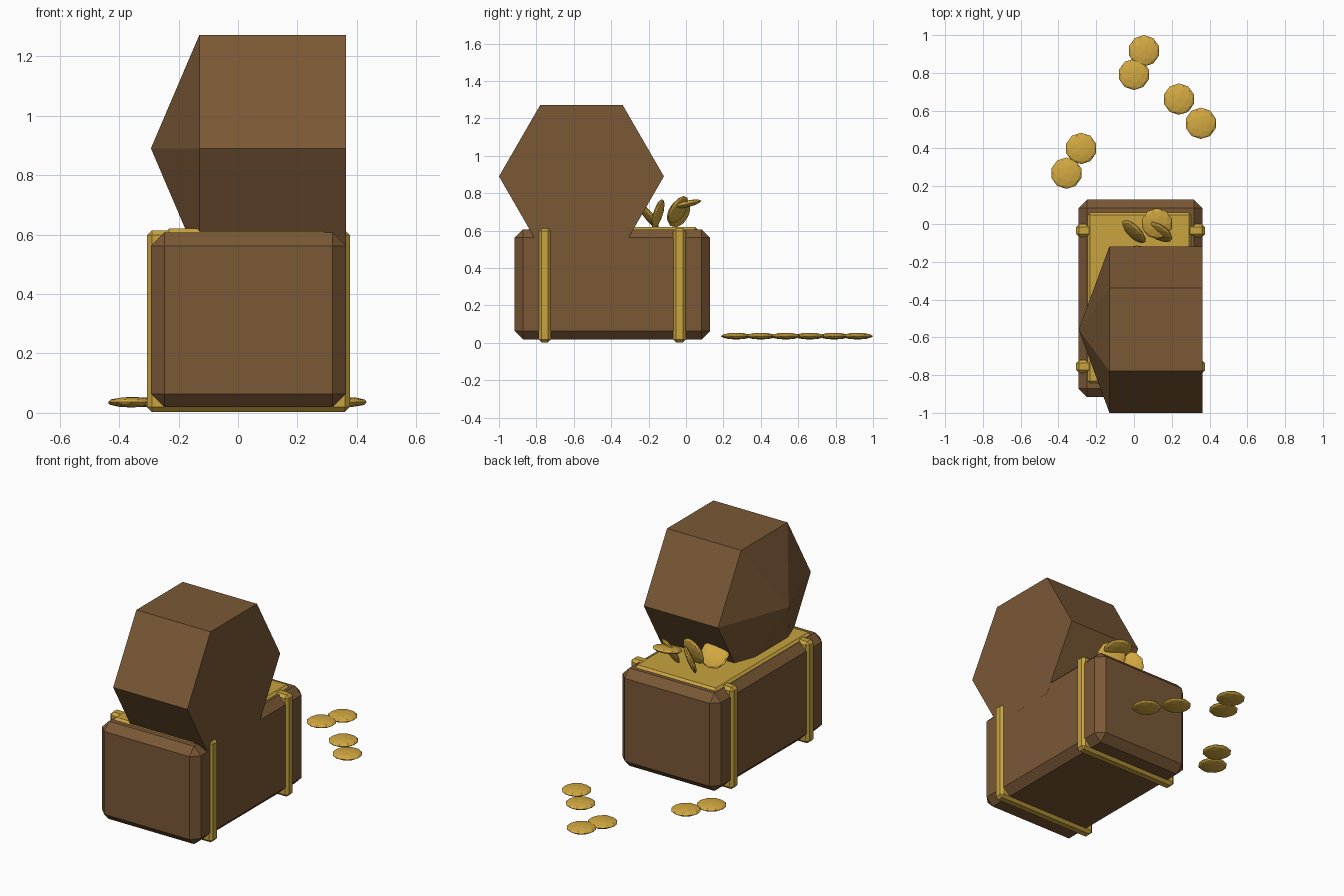
import bpy, bmesh, math
from mathutils import Vector, Matrix

if "Cube" in bpy.data.objects:
    bpy.data.objects.remove(bpy.data.objects["Cube"])


def material(name, rgb):
    m = bpy.data.materials.new(name)
    m.diffuse_color = (*rgb, 1)
    m.use_nodes = True
    m.node_tree.nodes["Principled BSDF"].inputs["Base Color"].default_value = m.diffuse_color
    return m


WOOD = material("brown_wood", (0.195, 0.098, 0.037))
TRIM = material("gold_trim", (0.578, 0.371, 0.050))
COIN = material("bright_gold", (0.658, 0.400, 0.053))


def finish(name, bm, mat):
    bmesh.ops.recalc_face_normals(bm, faces=bm.faces)
    me = bpy.data.meshes.new(name)
    bm.to_mesh(me)
    bm.free()
    me.materials.append(mat)
    ob = bpy.data.objects.new(name, me)
    bpy.context.collection.objects.link(ob)
    return ob


def bevelled_box(name, lo, hi, bevel, mat):
    lo, hi = Vector(lo), Vector(hi)
    bm = bmesh.new()
    bmesh.ops.create_cube(bm, size=1, matrix=Matrix.Translation((lo + hi) / 2)
                          @ Matrix.Diagonal((*(hi - lo), 1)))
    bmesh.ops.bevel(bm, geom=bm.edges[:], offset=bevel, segments=1,
                    profile=0.5, affect='EDGES')
    return finish(name, bm, mat)


def coin(name, loc, normal=(0, 0, 1)):
    # flattened faceted sphere turned so its axis follows the normal
    turn = Vector((0, 0, 1)).rotation_difference(Vector(normal)).to_matrix().to_4x4()
    bm = bmesh.new()
    bmesh.ops.create_icosphere(bm, subdivisions=2, radius=1,
                               matrix=Matrix.Translation(loc) @ turn
                               @ Matrix.Diagonal((0.083, 0.083, 0.018, 1)))
    return finish(name, bm, COIN)


# Chest body
bevelled_box("chest_body", (-0.293, -0.917, 0.019), (0.363, 0.129, 0.607), 0.045, WOOD)

# Metal straps around the body
for i, y in enumerate((-0.755, -0.035)):
    bevelled_box(f"strap_{i + 1}", (-0.306, y - 0.034, 0.003),
                 (0.376, y + 0.034, 0.614), 0.016, TRIM)

# Gold filling the opening
bevelled_box("treasure_fill", (-0.252, -0.85, 0.56), (0.31, 0.068, 0.62), 0.02, TRIM)

# Open lid: six-sided prism with a pointed left end
bm = bmesh.new()
ring = [(-0.559 + 0.441 * math.cos(a), 0.89 + 0.441 * math.sin(a))
        for a in (math.radians(60 * k) for k in range(6))]
left = [bm.verts.new((-0.13, y, z)) for y, z in ring]
right = [bm.verts.new((0.3632, y, z)) for y, z in ring]
tip = bm.verts.new((-0.293, -0.559, 0.89))
for k in range(6):
    n = (k + 1) % 6
    bm.faces.new((left[k], left[n], right[n], right[k]))
    bm.faces.new((tip, left[n], left[k]))
bm.faces.new(right)
finish("lid", bm, WOOD)

# Coins scattered on the ground behind the chest
ground = [(0.053, 0.917), (0, 0.792), (0.238, 0.661),
          (0.354, 0.533), (-0.28, 0.4), (-0.358, 0.269)]
for i, (x, y) in enumerate(ground):
    coin(f"ground_coin_{i + 1}", (x, y, 0.036))

# Coins heaped on the treasure
heap = [((0.122, 0.002, 0.742), (0, -0.22, 1)),
        ((0.13, -0.042, 0.712), (-0.45, -0.75, 0.45)),
        ((0.0, -0.04, 0.695), (0.65, 0.65, -0.35)),
        ((-0.05, -0.2, 0.68), (-0.2, 0.75, 0.6)),
        ((0.055, -0.15, 0.69), (0.25, 0.95, -0.3))]
for i, (loc, nrm) in enumerate(heap):
    coin(f"heap_coin_{i + 1}", loc, nrm)
